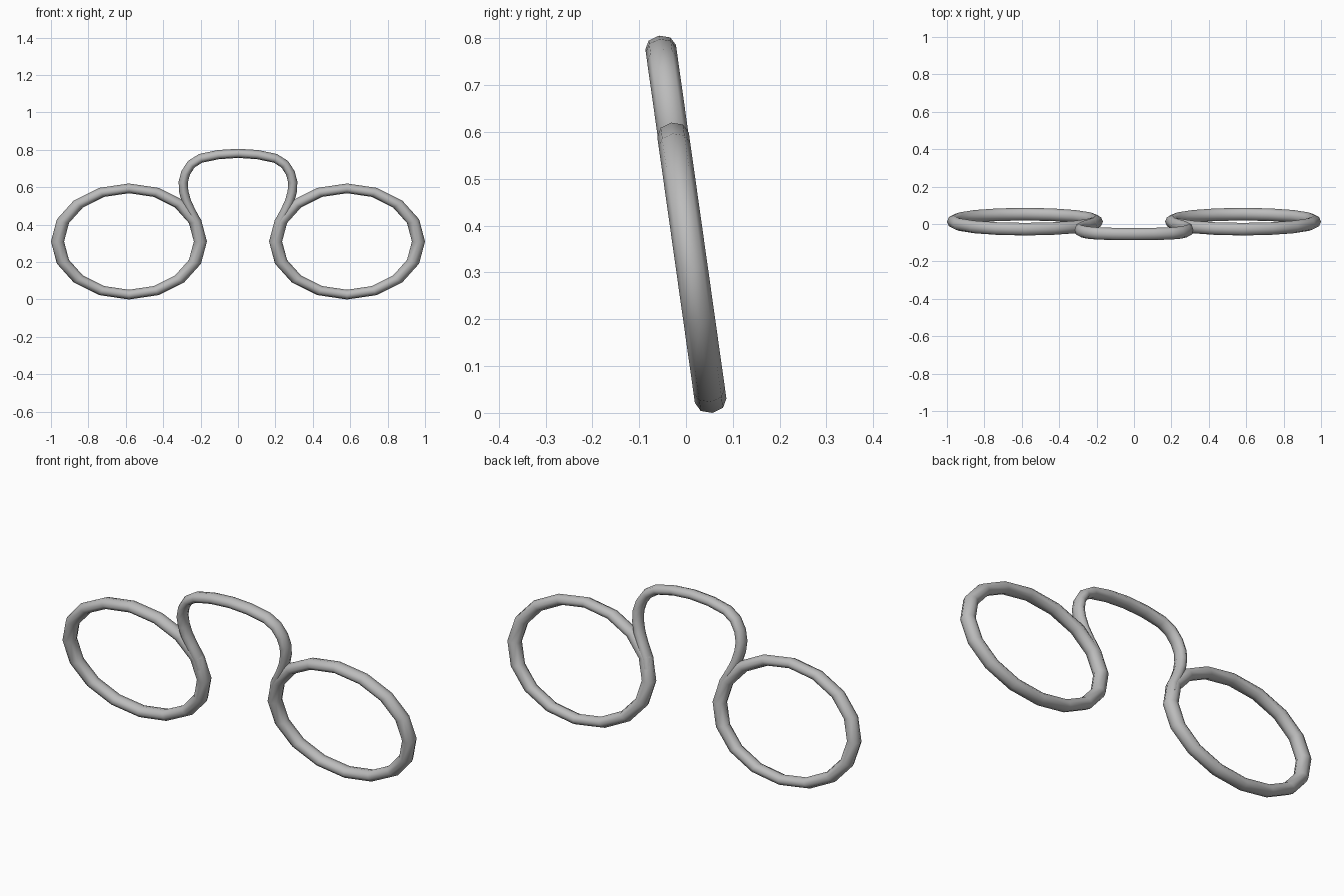
import bpy, bmesh, math
from mathutils import Matrix, Vector

if "Cube" in bpy.data.objects:
    bpy.data.objects.remove(bpy.data.objects["Cube"])

TILT = Matrix.Translation((0, 0.0125, 0.31)) @ Matrix.Rotation(math.radians(8.05), 4, 'X')
SIDES = 8

metal = bpy.data.materials.new("grey metal")
metal.diffuse_color = (0.5, 0.5, 0.5, 1)
metal.use_nodes = True
metal.node_tree.nodes["Principled BSDF"].inputs["Base Color"].default_value = metal.diffuse_color


def finish(name, bm):
    """Tilt the part back, smooth it and colour it."""
    bmesh.ops.recalc_face_normals(bm, faces=bm.faces)
    for f in bm.faces:
        f.smooth = len(f.verts) == 4
    bm.transform(TILT)
    mesh = bpy.data.meshes.new(name)
    bm.to_mesh(mesh)
    bm.free()
    mesh.materials.append(metal)
    obj = bpy.data.objects.new(name, mesh)
    bpy.context.collection.objects.link(obj)
    return obj


def tube(path, r_plane, r_depth, closed=False):
    """Sweep an oval section along a path in the local XZ plane."""
    bm = bmesh.new()
    pts = [Vector((x, 0, z)) for x, z in path]
    n = len(pts)
    loops = []
    for i, p in enumerate(pts):
        before = pts[i - 1] if closed or i else p
        after = pts[(i + 1) % n] if closed or i < n - 1 else p
        t = (after - before).normalized()
        side = Vector((t.z, 0, -t.x))
        loops.append([bm.verts.new(p + side * r_plane * math.cos(a)
                                   + Vector((0, r_depth * math.sin(a), 0)))
                      for a in (math.tau * k / SIDES for k in range(SIDES))])
    for i in range(n if closed else n - 1):
        a, b = loops[i], loops[(i + 1) % n]
        for k in range(SIDES):
            m = (k + 1) % SIDES
            bm.faces.new((a[k], a[m], b[m], b[k]))
    if not closed:
        bm.faces.new(loops[0])
        bm.faces.new(loops[-1])
    return bm


# Oval rims: round 16-segment rings squashed in height
for name, s in (("left_rim", -1), ("right_rim", 1)):
    circle = [(0.382 * math.cos(math.tau * i / 16), 0.382 * math.sin(math.tau * i / 16))
              for i in range(16)]
    bm = tube(circle, 0.035, 0.034, closed=True)
    bm.transform(Matrix.Translation((s * 0.583, 0, 0)) @ Matrix.Diagonal((1, 1, 0.751, 1)))
    finish(name, bm)

# Nose bridge: half profile mirrored into an arch, ends sunk into the rims
half = [(0.0, 0.476), (0.105, 0.469), (0.2, 0.449), (0.25, 0.417), (0.28, 0.37),
        (0.293, 0.32), (0.29, 0.27), (0.277, 0.22), (0.255, 0.17), (0.22, 0.105), (0.21, 0.06)]
finish("nose_bridge", tube([(-x, z) for x, z in half[:0:-1]] + half, 0.0248, 0.033))
